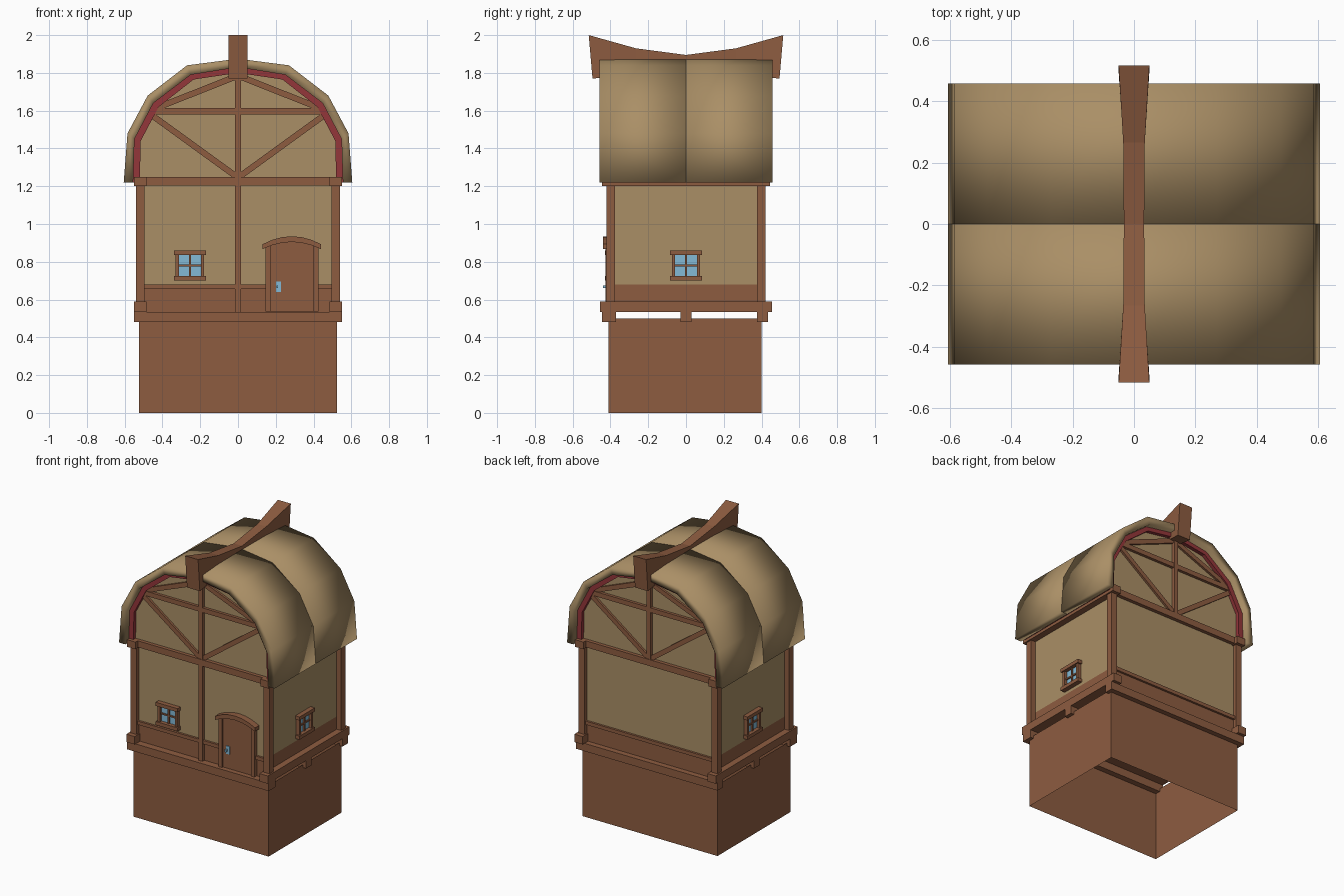
import bpy, bmesh
from mathutils import Matrix, Vector

if "Cube" in bpy.data.objects:
    bpy.data.objects.remove(bpy.data.objects["Cube"])


def material(name, *srgb):
    lin = [((c / 255 + 0.055) / 1.055) ** 2.4 for c in srgb]
    m = bpy.data.materials.new(name)
    m.diffuse_color = (*lin, 1)
    m.use_nodes = True
    m.node_tree.nodes["Principled BSDF"].inputs["Base Color"].default_value = m.diffuse_color
    return m


WOOD = material("brown_wood", 141, 92, 64)
TAN = material("tan_plaster_and_thatch", 170, 143, 102)
RED = material("red_trim", 148, 54, 58)
GLASS = material("blue_glass", 132, 186, 214)

I = Matrix.Identity(4)
BACK = Matrix.Rotation(3.14159265, 4, 'Z')
RIGHT = Matrix.Rotation(3.14159265 / 2, 4, 'Z')      # front (-y) turned to face +x
LEFT = Matrix.Rotation(-3.14159265 / 2, 4, 'Z')


def loft(name, rings, mat, m=I, caps=True, smooth=False):
    """Skin a row of equal closed rings and cap the ends."""
    bm = bmesh.new()
    vs = [[bm.verts.new(m @ Vector(p)) for p in r] for r in rings]
    n = len(rings[0])
    for a, b in zip(vs, vs[1:]):
        for i in range(n):
            j = (i + 1) % n
            bm.faces.new((a[i], a[j], b[j], b[i]))
    if caps:
        bm.faces.new(vs[0])
        bm.faces.new(vs[-1])
    bmesh.ops.recalc_face_normals(bm, faces=bm.faces)
    for f in bm.faces:
        f.smooth = smooth
    me = bpy.data.meshes.new(name)
    bm.to_mesh(me)
    bm.free()
    me.materials.append(mat)
    ob = bpy.data.objects.new(name, me)
    bpy.context.collection.objects.link(ob)
    return ob


def box(name, x, y, z, mat=WOOD, m=I, caps=True):
    rings = [[(x[0], y[0], h), (x[1], y[0], h), (x[1], y[1], h), (x[0], y[1], h)] for h in z]
    return loft(name, rings, mat, m, caps)


def prism(name, prof, y, mat=WOOD, m=I):
    return loft(name, [[(px, d, pz) for px, pz in prof] for d in y], mat, m)


def band(name, outer, inner, y, mat, smooth=False):
    """Arch-shaped strip between two matching profiles."""
    rings = [[(a, y[0], b), (a, y[1], b), (c, y[1], d), (c, y[0], d)]
             for (a, b), (c, d) in zip(outer, inner)]
    return loft(name, rings, mat, smooth=smooth)


def strut(name, p, q, w, y, m=I):
    """Slanted timber between two points in the gable plane."""
    p, q = Vector(p), Vector(q)
    d = (q - p).normalized() * w / 2
    s = Vector((-d.y, d.x))
    return prism(name, [p + s, q + s, q - s, p - s], y, WOOD, m)


def mirrored(half):
    return half + [(-x, z) for x, z in reversed(half[:-1])]


# plinth, open underneath
box("plinth", (-.525, .525), (-.41, .40), (0, .5), caps=False)

# floor beams and side sills
for name, y in (("front", (-.445, -.37)), ("middle", (-.03, .03)), ("back", (.375, .435))):
    box(name + "_floor_beam", (-.55, .55), y, (.48, .535))
for s in (-1, 1):
    x = sorted((s * .485, s * .55))
    box("side_sill", x, (-.455, .455), (.535, .59))
    box("side_plate", x, (-.445, .445), (1.2, 1.25))
    for y in ((-.422, -.375), (.375, .422)):
        box("corner_post", sorted((s * .495, s * .54)), y, (.59, 1.2))

# walls
box("wainscot", (-.505, .505), (-.395, .395), (.535, .68))
box("plaster_wall", (-.505, .505), (-.395, .395), (.68, 1.25), TAN)

# roof profiles, from the eave to the ridge
roof_out = mirrored([(-.605, 1.22), (-.585, 1.48), (-.478, 1.68), (-.27, 1.84), (0, 1.875)])
roof_in = mirrored([(-.555, 1.22), (-.548, 1.45), (-.448, 1.64), (-.25, 1.79), (0, 1.83)])
trim_in = mirrored([(-.52, 1.22), (-.515, 1.44), (-.42, 1.62), (-.235, 1.765), (0, 1.80)])
prism("gable_wall", trim_in, (-.395, .395), TAN)
band("red_gable_trim", roof_in, trim_in, (-.42, .42), RED)
band("front_thatch", roof_out, roof_in, (-.457, 0), TAN, True)
band("back_thatch", roof_out, roof_in, (0, .457), TAN, True)

# sagging ridge beam, flared at both ends
ridge = [(-.515, -.495, .05, 2.0, 1.77), (-.265, -.265, .035, 1.93, 1.79), (0, 0, .033, 1.895, 1.80)]
ridge += [(-a, -b, w, t, u) for a, b, w, t, u in reversed(ridge[:-1])]
loft("ridge_beam", [[(-w, a, t), (w, a, t), (w, b, u), (-w, b, u)] for a, b, w, t, u in ridge], WOOD)

# gable timbers and wall rails on both ends
for side, m in (("front", I), ("back", BACK)):
    box(side + "_tie_beam", (-.49, .49), (-.42, -.39), (1.205, 1.25), WOOD, m)
    box(side + "_king_post", (-.015, .015), (-.417, -.39), (1.25, 1.80), WOOD, m)
    box(side + "_collar_beam", (-.45, .45), (-.415, -.39), (1.58, 1.613), WOOD, m)
    box(side + "_wainscot_rail", (-.495, .495), (-.41, -.39), (.655, .68), WOOD, m)
    for s in (-1, 1):
        strut(side + "_lower_brace", (0, 1.245), (s * .455, 1.575), .032, (-.41, -.39), m)
        strut(side + "_upper_brace", (0, 1.785), (s * .43, 1.615), .032, (-.41, -.39), m)
box("front_center_post", (-.015, .015), (-.417, -.39), (.535, 1.21))


def window(name, cx, wall, m):
    def part(label, x, depth, z, mat=WOOD):
        box(name + label, (cx + x[0], cx + x[1]), (-wall - depth, -wall + .005), z, mat, m)
    part("_glass", (-.065, .065), .005, (.715, .84), GLASS)
    part("_lintel", (-.085, .085), .033, (.835, .86))
    part("_sill", (-.085, .085), .033, (.70, .725))
    for s in (-1, 1):
        part("_jamb", sorted((s * .058, s * .075)), .025, (.725, .835))
    part("_upright_bar", (-.005, .005), .015, (.725, .835))
    part("_cross_bar", (-.058, .058), .014, (.775, .785))


window("front_window", -.255, .395, I)
window("right_window", 0, .505, RIGHT)
window("left_window", 0, .505, LEFT)

# door with arched lintel
box("door", (.17, .405), (-.413, -.39), (.537, .885))
for x in ((.145, .172), (.40, .425)):
    box("door_jamb", x, (-.425, -.39), (.537, .885))
ts = [i / 3 - 1 for i in range(7)]
band("door_lintel", [(.285 + .155 * t, .935 - .042 * t * t) for t in ts],
     [(.285 + .155 * t, .905 - .038 * t * t) for t in ts], (-.44, -.39), WOOD)
prism("door_head", [(.16, .86), (.41, .86)] +
      [(.285 + .125 * t, .91 - .03 * t * t) for t in reversed(ts)], (-.414, -.39))
box("door_handle", (.20, .228), (-.42, -.41), (.64, .695), GLASS)
box("door_knob", (.203, .213), (-.44, -.415), (.66, .675), GLASS)
